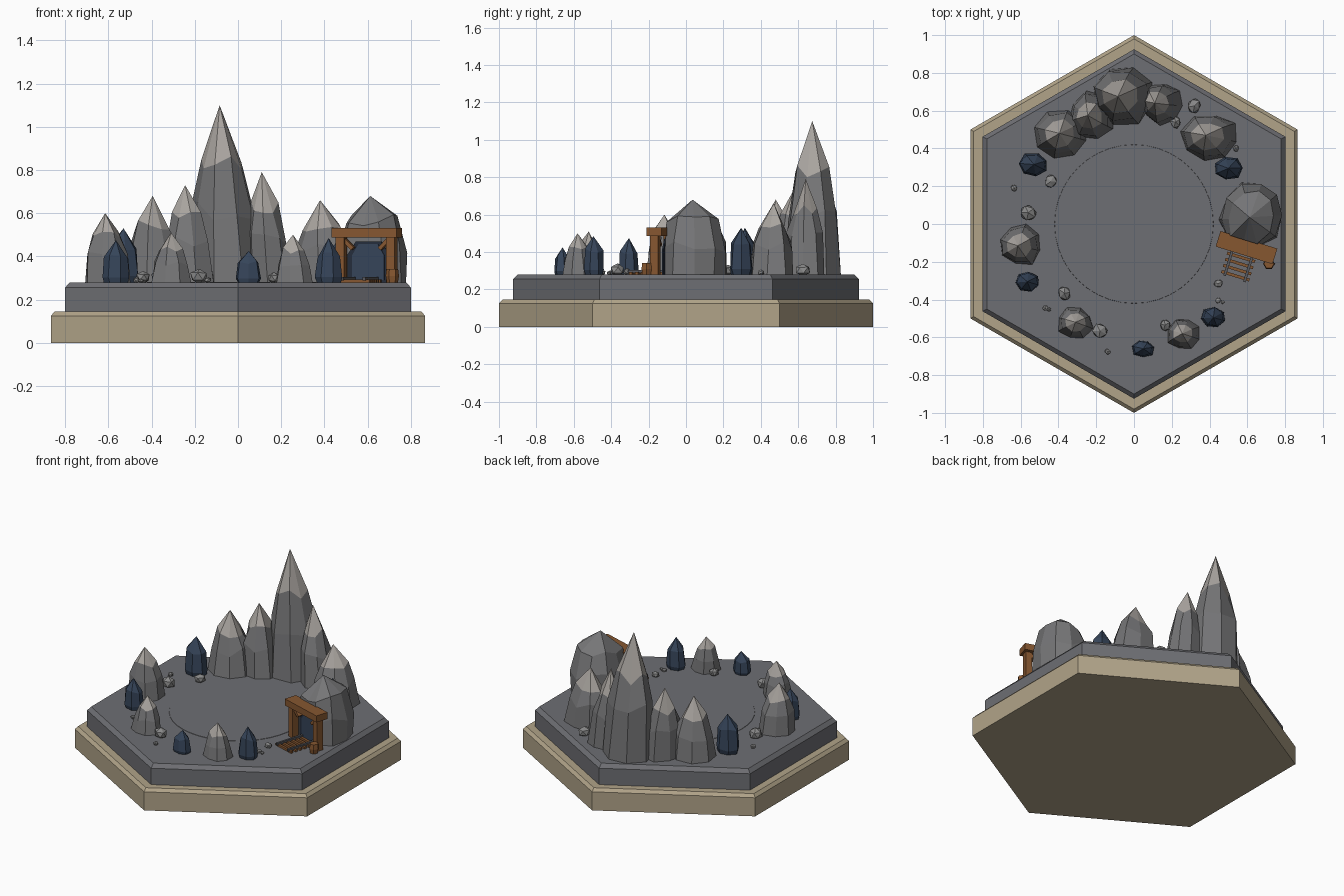
import bpy, bmesh, math, random
from mathutils import Matrix, Vector

if "Cube" in bpy.data.objects:
    bpy.data.objects.remove(bpy.data.objects["Cube"])

random.seed(7)
TOP = 0.28  # height of the stone plateau


def mat(name, col):
    m = bpy.data.materials.new(name)
    m.diffuse_color = (*col, 1)
    m.use_nodes = True
    m.node_tree.nodes["Principled BSDF"].inputs["Base Color"].default_value = m.diffuse_color
    return m


TAN = mat("tan base", (0.44, 0.37, 0.25))
SLAB = mat("slab grey", (0.155, 0.158, 0.172))
ROCK = mat("rock grey", (0.18, 0.18, 0.185))
TIP = mat("pale peak", (0.40, 0.375, 0.35))
BLUE = mat("dark blue stone", (0.036, 0.058, 0.10))
WOOD = mat("brown timber", (0.24, 0.095, 0.03))
PEBBLE = mat("pebble grey", (0.25, 0.25, 0.25))
STEEL = mat("rail grey", (0.10, 0.10, 0.11))
HOLE = mat("tunnel dark", (0.018, 0.026, 0.045))


def finish(bm, name, mats):
    bmesh.ops.recalc_face_normals(bm, faces=bm.faces)
    me = bpy.data.meshes.new(name)
    bm.to_mesh(me)
    bm.free()
    for m in mats:
        me.materials.append(m)
    ob = bpy.data.objects.new(name, me)
    bpy.context.collection.objects.link(ob)
    return ob


def loft(name, rings, apex, mats, tip_from=99):
    """Skin rings of points bottom to top; close with an apex or a flat cap."""
    bm = bmesh.new()
    vs = [[bm.verts.new(p) for p in r] for r in rings]
    n = len(vs[0])
    bm.faces.new(vs[0])
    for k in range(len(vs) - 1):
        for i in range(n):
            j = (i + 1) % n
            f = bm.faces.new((vs[k][i], vs[k][j], vs[k + 1][j], vs[k + 1][i]))
            f.material_index = int(k >= tip_from)
    if apex is None:
        bm.faces.new(vs[-1])
    else:
        a = bm.verts.new(apex)
        for i in range(n):
            f = bm.faces.new((vs[-1][i], vs[-1][(i + 1) % n], a))
            f.material_index = int(len(vs) - 1 >= tip_from)
    return finish(bm, name, mats)


def ngon(r, z, n=6, a0=math.pi / 2):
    return [(r * math.cos(a0 + i * math.tau / n), r * math.sin(a0 + i * math.tau / n), z) for i in range(n)]


# Two-step hexagonal base with chamfered rims, and the faint central clearing
loft("base_plinth", [ngon(1, 0), ngon(1, 0.125), ngon(0.98, 0.145)], None, [TAN])
loft("stone_slab", [ngon(0.925, 0.14), ngon(0.925, 0.255), ngon(0.9, TOP)], None, [SLAB])
loft("clearing", [ngon(0.425, TOP - 0.01, 40), ngon(0.42, TOP + 0.002, 40)], None, [SLAB])


def spire(name, x, y, rx, ry, top, profile, apex, mats, n=8, tip_from=99):
    """Faceted rock: jittered rings (height fraction, radius fraction) to an apex."""
    h = top - TOP
    a0 = random.uniform(0, math.tau)
    rad = [random.uniform(0.9, 1.04) for _ in range(n)]
    rings = []
    for f, s in profile:
        k = s
        ring = []
        for i in range(n):
            a = a0 + i * math.tau / n
            r = rad[i] * k * random.uniform(0.93, 1.07)
            t = f + (random.uniform(-0.07, 0.07) if f > 0.3 else 0)
            ring.append((x + (apex[0] - x) * f + rx * r * math.cos(a),
                         y + (apex[1] - y) * f + ry * r * math.sin(a), TOP + h * t - (0.01 if f == 0 else 0)))
        rings.append(ring)
    return loft(name, rings, (apex[0], apex[1], top), mats, tip_from)


# Mountain peaks with pale tips: x, y, radius x, radius y, top, apex x, apex y
peaks = [
    (-0.055, 0.68, 0.18, 0.17, 1.10, -0.085, 0.675),
    (-0.22, 0.57, 0.13, 0.13, 0.73, -0.245, 0.575),
    (-0.385, 0.475, 0.15, 0.14, 0.68, -0.395, 0.48),
    (0.155, 0.64, 0.115, 0.115, 0.79, 0.11, 0.64),
    (0.405, 0.46, 0.15, 0.13, 0.66, 0.38, 0.47),
    (-0.60, -0.11, 0.115, 0.115, 0.60, -0.615, -0.115),
    (-0.31, -0.525, 0.095, 0.09, 0.51, -0.31, -0.52),
    (0.265, -0.585, 0.092, 0.09, 0.50, 0.255, -0.58),
]
for i, (x, y, rx, ry, t, ax, ay) in enumerate(peaks):
    spire(f"peak_{i + 1}", x, y, rx, ry, t, [(0, 1.0), (0.4, 0.86), (0.67, 0.58)], (ax, ay), [ROCK, TIP], 8, 2)

# Blunt dark blue stones
for i, (x, y, r, t) in enumerate([(-0.53, 0.315, 0.083, 0.53), (0.50, 0.295, 0.083, 0.53),
                                  (-0.565, -0.305, 0.07, 0.475), (0.05, -0.66, 0.06, 0.425),
                                  (0.42, -0.495, 0.07, 0.485)]):
    spire(f"blue_stone_{i + 1}", x, y, r, r * 0.82, t, [(0, 0.82), (0.12, 1.0), (0.62, 0.85)], (x, y), [BLUE], 7)

# Pebbles
for i, (x, y, r) in enumerate([(0.32, 0.625, 0.04), (0.22, 0.54, 0.035), (-0.44, 0.225, 0.038), (-0.635, 0.19, 0.02),
                               (-0.56, 0.06, 0.048), (-0.37, -0.365, 0.04), (-0.47, -0.445, 0.017),
                               (-0.45, -0.453, 0.013), (-0.18, -0.565, 0.045), (-0.14, -0.675, 0.018),
                               (0.165, -0.535, 0.033), (0.445, -0.315, 0.025), (0.445, -0.405, 0.016),
                               (0.47, -0.412, 0.013), (0.54, 0.40, 0.018)]):
    bm = bmesh.new()
    bmesh.ops.create_icosphere(bm, subdivisions=1, radius=r)
    for v in bm.verts:
        v.co *= random.uniform(0.88, 1.08)
    turn = Matrix.Rotation(random.uniform(0, 6), 4, 'Z')
    bm.transform(Matrix.Translation((x, y, TOP + r * 0.6)) @ turn @ Matrix.Diagonal((1.05, 0.9, 0.85, 1)))
    finish(bm, f"pebble_{i + 1}", [PEBBLE])

# Mine entrance, modelled in its own frame: +x along the lintel, -y outwards
MINE = Matrix.Translation((0.597, -0.12, TOP)) @ Matrix.Rotation(math.radians(-17.2), 4, 'Z')


def box(name, x, y, z, sx, sy, sz, m, tilt=0):
    bm = bmesh.new()
    bmesh.ops.create_cube(bm, size=1)
    bm.transform(MINE @ Matrix.Translation((x, y, z)) @ Matrix.Rotation(tilt, 4, 'Y')
                 @ Matrix.Diagonal((sx, sy, sz, 1)))
    return finish(bm, name, [m])


# Mound: blunt rock with its front flattened for the doorway
rings = []
for z, s in [(-0.01, 1.0), (0.15, 0.98), (0.29, 0.74)]:
    ring = []
    for i in range(10):
        a = math.radians(18) + i * math.tau / 10
        r = s * random.uniform(0.96, 1.06)
        px, py = -0.025 + 0.162 * r * math.cos(a), 0.155 + 0.19 * r * math.sin(a)
        if math.sin(a) < -0.5:
            py = 0.03
        ring.append(MINE @ Vector((px, py, z + (random.uniform(-0.03, 0.03) if z > 0.1 else 0))))
    rings.append(ring)
loft("mine_mound", rings, (0.612, 0.035, 0.68), [ROCK])

# Arched tunnel mouth
arch = [(-0.1, 0), (0.1, 0), (0.1, 0.13), (0.06, 0.19), (-0.06, 0.19), (-0.1, 0.13)]
loft("tunnel_mouth", [[MINE @ Vector((x, y, z)) for x, z in arch] for y in (0.03, 0.022)], None, [HOLE])
loft("tunnel_back", [[MINE @ Vector((x * 0.78, y, z * 0.88 + 0.01)) for x, z in arch] for y in (0.024, 0.018)],
     None, [BLUE])

# Timber frame
for s, n in ((-1, "left"), (1, "right")):
    box(f"{n}_post", s * 0.122, -0.008, 0.1, 0.042, 0.045, 0.22, WOOD)
    box(f"{n}_brace", s * 0.09, -0.005, 0.18, 0.018, 0.03, 0.07, WOOD, s * math.radians(45))
box("lintel", 0, -0.005, 0.229, 0.315, 0.086, 0.044, WOOD)

# Rails and sleepers
for s, n in ((-1, "left"), (1, "right")):
    box(f"{n}_rail", -0.012 + s * 0.055, -0.08, 0.017, 0.014, 0.205, 0.016, STEEL)
for i in range(6):
    box(f"sleeper_{i + 1}", -0.012, -0.165 + i * 0.034, 0.006, 0.155, 0.016, 0.016, WOOD)

# Small barrel beside the right post
loft("barrel", [[MINE @ Vector((0.139 + x, -0.052 + y, z)) for x, y, z in ngon(r, h, 6, 0.3)]
                for r, h in ((0.026, 0), (0.031, 0.03), (0.027, 0.062))], None, [WOOD])
